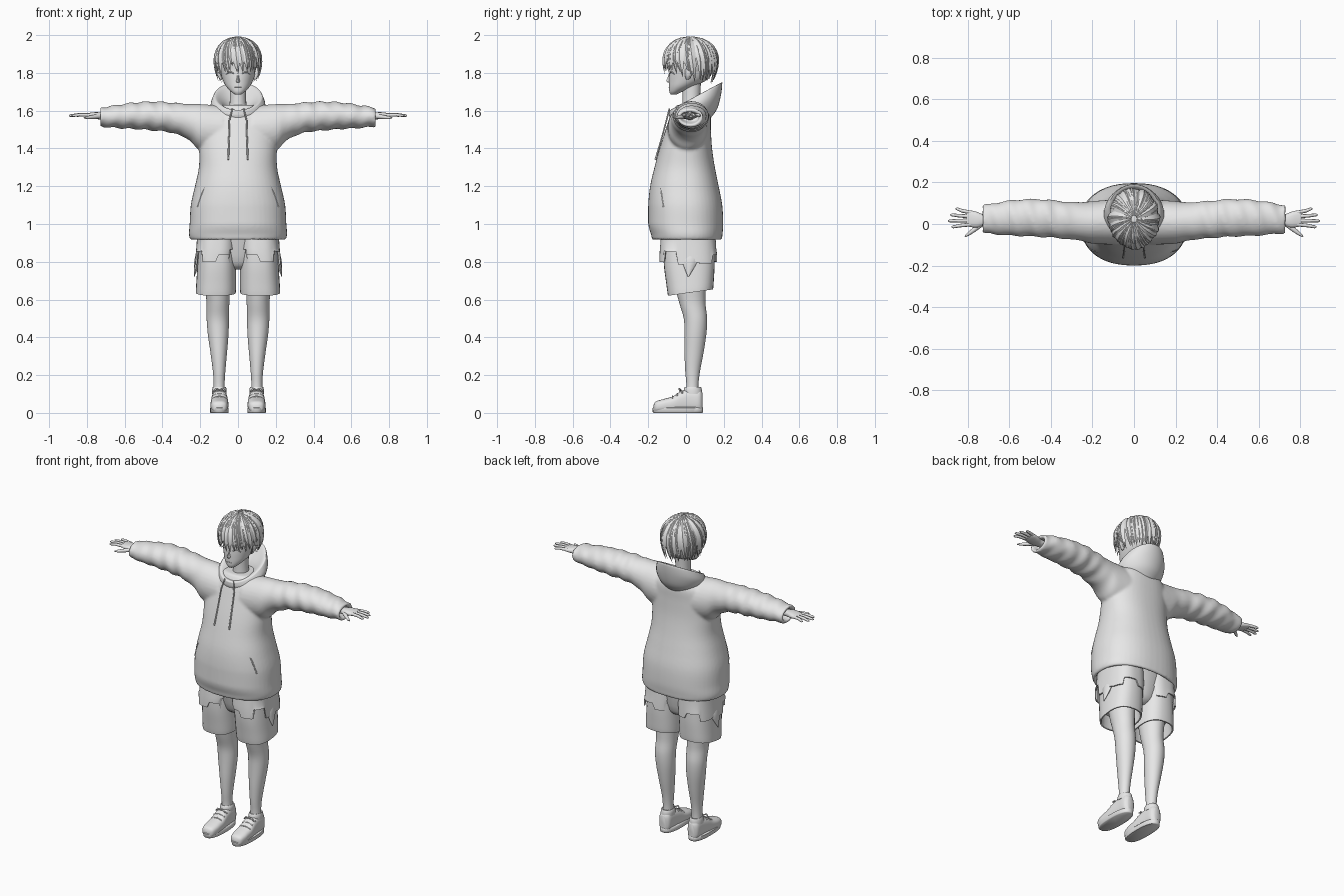
import bpy, bmesh, math, random
from mathutils import Vector

random.seed(4)
cube = bpy.data.objects.get("Cube")
if cube:
    bpy.data.objects.remove(cube)

grey = bpy.data.materials.new("plain_grey")
grey.use_nodes = True
COLOUR = (0.8, 0.8, 0.8, 1)
grey.diffuse_color = COLOUR
grey.node_tree.nodes["Principled BSDF"].inputs["Base Color"].default_value = COLOUR


def finish(name, bm, angle=50):
    bmesh.ops.recalc_face_normals(bm, faces=bm.faces)
    mesh = bpy.data.meshes.new(name)
    bm.to_mesh(mesh)
    bm.free()
    mesh.materials.append(grey)
    ob = bpy.data.objects.new(name, mesh)
    bpy.context.collection.objects.link(ob)
    bpy.ops.object.select_all(action="DESELECT")
    ob.select_set(True)
    bpy.context.view_layer.objects.active = ob
    bpy.ops.object.shade_smooth_by_angle(angle=math.radians(angle))
    return ob


def mirror(ob):
    ob.modifiers.new("mirror", "MIRROR").use_clip = False
    return ob


def spline(rings, steps):
    # Catmull-Rom through the rings, clamped so that rims do not overshoot
    out = []
    for i in range(len(rings) - 1):
        quad = [rings[max(i - 1, 0)], rings[i], rings[i + 1], rings[min(i + 2, len(rings) - 1)]]
        for s in range(steps):
            t = s / steps
            ring = []
            for a, b, c, d in zip(*quad):
                v = b + t * (c - a + t * (2 * a - 5 * b + 4 * c - d + t * (3 * b - a - 3 * c + d))) / 2
                ring.append(min(max(v, min(b, c)), max(b, c)))
            out.append(ring)
    return out + [list(rings[-1])]


def loft(bm, axis, rings, n=32, power=2.0, steps=4, shape=None):
    # ring = position on axis, low and high of the two other directions, optional slope
    loops = []
    for r in spline(rings, steps):
        t, a0, a1, b0, b1 = r[:5]
        slope = r[5] if len(r) > 5 else 0
        loop = []
        for k in range(n):
            ang = 2 * math.pi * k / n
            c, s = math.cos(ang), math.sin(ang)
            a = (a0 + a1) / 2 + (a1 - a0) / 2 * math.copysign(abs(c) ** (2 / power), c)
            b = (b0 + b1) / 2 + (b1 - b0) / 2 * math.copysign(abs(s) ** (2 / power), s)
            h = t + slope * (b - (b0 + b1) / 2)
            p = Vector({"x": (h, a, b), "y": (a, h, b), "z": (a, b, h)}[axis])
            loop.append(bm.verts.new(shape(p) if shape else p))
        loops.append(loop)
    for lo, hi in zip(loops, loops[1:]):
        for k in range(n):
            bm.faces.new((lo[k], lo[(k + 1) % n], hi[(k + 1) % n], hi[k]))
    bm.faces.new(loops[0])
    bm.faces.new(loops[-1])
    return loops


def part(name, axis, rings, **kw):
    bm = bmesh.new()
    loft(bm, axis, rings, **kw)
    return finish(name, bm)


def sym(rows):
    # rows of position, half width, low y, high y
    return [(r[0], -r[1], r[1]) + tuple(r[2:]) for r in rows]


def tube(name, points, radii, sides=2):
    cu = bpy.data.curves.new(name, "CURVE")
    cu.dimensions, cu.bevel_depth, cu.bevel_resolution, cu.use_fill_caps = "3D", 1, sides, True
    sp = cu.splines.new("POLY")
    sp.points.add(len(points) - 1)
    for pt, co, r in zip(sp.points, points, radii):
        pt.co, pt.radius = (*co, 1), r
    sp.use_smooth = True
    cu.materials.append(grey)
    bpy.context.collection.objects.link(bpy.data.objects.new(name, cu))


# Hooded top: body and both sleeves fused into one surface
bm = bmesh.new()
loft(bm, "z", sym([
    (1.0, .21, -.15, .15), (.925, .235, -.165, .17), (.915, .25, -.178, .188), (.945, .26, -.185, .193),
    (1.0, .256, -.2, .197), (1.1, .25, -.2, .192), (1.2, .228, -.19, .173), (1.3, .207, -.167, .153),
    (1.4, .205, -.14, .138), (1.5, .2, -.108, .132), (1.58, .17, -.08, .13), (1.63, .1, -.05, .11)]),
    n=48, power=2.3)


def wrinkle(p):
    fade = min(max((abs(p.x) - .25) / .1, 0), 1)
    p.z += fade * .004 * math.sin(p.x * 75 + p.y * 25)
    p.y += fade * .003 * math.sin(p.x * 60 + 20 * p.z)
    return p


for side in (1, -1):
    loft(bm, "x", [(side * r[0],) + r[1:] for r in [
        (.08, -.1, .12, 1.37, 1.625), (.2, -.095, .11, 1.39, 1.635), (.26, -.08, .105, 1.445, 1.635),
        (.35, -.07, .11, 1.483, 1.643), (.45, -.062, .12, 1.495, 1.648), (.55, -.058, .118, 1.503, 1.643),
        (.64, -.053, .107, 1.508, 1.63), (.7, -.046, .095, 1.513, 1.62), (.73, -.046, .092, 1.518, 1.613),
        (.728, -.03, .076, 1.533, 1.598), (.68, -.025, .07, 1.54, 1.592)]], steps=6, shape=wrinkle)
top = finish("hooded_top", bm)
fuse = top.modifiers.new("fuse", "REMESH")
fuse.mode, fuse.voxel_size, fuse.use_smooth_shade = "VOXEL", .008, True
relax = top.modifiers.new("relax", "SMOOTH")
relax.factor, relax.iterations = .5, 6

# Hood lying open around the neck
part("hood", "z", [(z, -x, x, a, b, k) for z, x, a, b, k in [
    (1.55, .1, -.075, .13, .1), (1.585, .13, -.085, .165, .2), (1.63, .145, -.09, .185, .38),
    (1.672, .13, -.09, .192, .54), (1.675, .12, -.083, .182, .54), (1.66, .1, -.07, .16, .5),
    (1.62, .07, -.05, .11, .3), (1.56, .055, -.04, .09, .1)]], n=40)

# Drawstrings and pocket openings
for side, word in ((1, "left"), (-1, "right")):
    tube(word + "_drawstring", [(side * .03, -.088, 1.61), (side * .045, -.103, 1.55),
         (side * .048, -.13, 1.45), (side * .052, -.162, 1.34)], [.004] * 3 + [.005])
    tube(word + "_pocket_edge", [(side * .155, -.138, 1.235), (side * .192, -.13, 1.16),
         (side * .215, -.119, 1.09)], [.004] * 3)

# Head, neck and face
part("head", "z", sym([
    (1.685, .015, -.08, -.05), (1.7, .036, -.088, -.02), (1.73, .064, -.09, .05), (1.77, .084, -.09, .12),
    (1.82, .098, -.088, .145), (1.88, .104, -.093, .155), (1.94, .085, -.07, .135), (1.98, .03, -.01, .06)]))
part("neck", "z", sym([(1.54, .06, -.04, .1), (1.6, .048, -.022, .08), (1.67, .043, -.018, .075),
                       (1.76, .045, -.02, .08)]), n=20)
part("nose", "z", sym([(1.748, .006, -.094, -.07), (1.757, .01, -.105, -.07), (1.775, .006, -.098, -.07),
                       (1.8, .004, -.09, -.07)]), n=10)
tube("mouth", [(x, -.0905 + 3 * x * x, 1.722) for x in (-.018, -.009, 0, .009, .018)], [.002] * 5)
for side, word in ((1, "left"), (-1, "right")):
    tube(word + "_upper_lash", [(side * x, y, z) for x, y, z in
         ((.02, -.085, 1.795), (.035, -.081, 1.804), (.052, -.073, 1.803), (.064, -.063, 1.792))],
         [.002, .004, .004, .002])
mirror(part("ears", "z", [(1.765, .085, .095, .0, .015), (1.785, .085, .108, -.005, .03),
                          (1.815, .085, .112, -.005, .04), (1.83, .09, .1, .01, .03)], n=12))

# Hair: scalp cap with layered pointed locks
CROWN, SIZE = Vector((0, .025, 1.865)), Vector((.116, .138, .125))
bm = bmesh.new()
bmesh.ops.create_uvsphere(bm, u_segments=32, v_segments=20, radius=1)
for v in bm.verts:
    v.co = CROWN + v.co * SIZE * .95
bmesh.ops.delete(bm, geom=[v for v in bm.verts if v.co.y < .01 and v.co.z < 1.845], context="VERTS")
finish("hair_cap", bm)


def lock(bm, az, start, end_z, width, lift):
    reach = SIZE.z * (1 - math.cos(start))
    top_z = CROWN.z + SIZE.z - reach
    prev, count = None, 9
    for i in range(count + 1):
        t = i / count
        ang = az + .22 * t
        z = top_z + (end_z - top_z) * t ** 1.35
        if z > CROWN.z:
            flat = math.sqrt(max(1 - ((z - CROWN.z) / SIZE.z) ** 2, .0))
        else:
            flat = 1 - 1.1 * ((CROWN.z - z) / SIZE.z) ** 2 * .22
        out = Vector((math.sin(ang), -math.cos(ang), 0))
        across = Vector((math.cos(ang), math.sin(ang), 0))
        mid = Vector((out.x * SIZE.x * flat, out.y * SIZE.y * flat, z - CROWN.z)) + CROWN
        up = Vector((out.x * flat, out.y * flat, max(z - CROWN.z, 0) / SIZE.z)).normalized()
        w = width * max(min(1, .35 + 2.2 * t) * (1 - t ** 3), .02)
        mid += up * lift * t
        ring = [bm.verts.new(mid + d) for d in
                (across * w, up * w * .4, -across * w, -up * w * .5)]
        if prev:
            for k in range(4):
                bm.faces.new((prev[k], prev[(k + 1) % 4], ring[(k + 1) % 4], ring[k]))
        else:
            bm.faces.new(ring)
        prev = ring
    bm.faces.new(prev)


bm = bmesh.new()
for count, start, width, raise_by in ((17, .12, .024, .03), (20, .3, .024, .012), (24, .55, .021, 0)):
    for i in range(count):
        az = 2 * math.pi * (i + random.uniform(-.3, .3)) / count
        back = (1 - math.cos(az)) / 2
        end = 1.805 - .06 * min(back * 1.6, 1) + raise_by + random.uniform(-.012, .015)
        lock(bm, az, start, end, width, random.uniform(0, .012))
finish("hair_locks", bm, 35)

# Hands
mirror(part("hands", "x", [(.66, -.005, .045, 1.55, 1.585), (.72, -.008, .045, 1.553, 1.59),
    (.755, -.018, .058, 1.556, 1.592), (.79, -.014, .066, 1.562, 1.588), (.808, -.008, .062, 1.567, 1.585)],
    n=16, power=2.4))
for side, word in ((1, "left"), (-1, "right")):
    for i, (finger, tip) in enumerate((("index", .88), ("middle", .895), ("ring", .885), ("little", .86))):
        y = -.002 + .019 * i
        spread = (i - 1.2) * .005
        tube(f"{word}_{finger}_finger", [(side * .785, y, 1.577), (side * (.4 + tip / 2), y + spread, 1.578),
             (side * (tip - .008), y + 2 * spread, 1.574), (side * tip, y + 2 * spread, 1.573)],
             [.0095, .0085, .007, .003])
    tube(word + "_thumb", [(side * .735, .0, 1.57), (side * .77, -.028, 1.566),
         (side * .8, -.05, 1.563), (side * .815, -.061, 1.562)], [.013, .011, .008, .003])

# Shorts: pelvis, lower leg tubes and the stepped outer layer
part("shorts_pelvis", "z", sym([(.76, .05, -.04, .08), (.8, .12, -.08, .12), (.96, .2, -.12, .15)]))
mirror(part("shorts_legs", "z", [
    (.95, .012, .2, -.12, .15, 0), (.8, .01, .213, -.118, .152, .03), (.7, .01, .22, -.105, .148, .1),
    (.637, .012, .223, -.095, .143, .14), (.638, .02, .215, -.087, .135, .14),
    (.72, .025, .205, -.09, .13, .1)], power=2.5))


def stepped(p):
    # cut the lower edge into square steps around the leg
    ang = math.atan2(p.y - .01, p.x - .115)
    edge = .865 if p.x < .045 else (.795, .79, .835, .8, .855, .785)[int((ang + math.pi) / math.pi * 5.99) % 6]
    if p.z < .87:
        p.z = edge + (p.z - .78) * (.87 - edge) / .09
    return p


mirror(part("shorts_outer_layer", "z", [
    (.955, .008, .215, -.13, .155), (.87, .008, .221, -.138, .16), (.78, .01, .228, -.14, .164),
    (.781, .018, .219, -.132, .156), (.87, .018, .21, -.128, .152)], n=72, power=2.6, steps=2, shape=stepped))
mirror(part("torn_side_flaps", "z", [(.72, .231, .234, .01, .014), (.8, .2, .232, -.02, .06),
                                     (.84, .2, .222, -.02, .06)], n=8))

# Legs
mirror(part("legs", "z", [
    (.09, .07, .13, .0, .068), (.15, .071, .129, .002, .066), (.22, .067, .133, -.004, .074),
    (.32, .058, .146, -.008, .093), (.42, .05, .16, -.008, .108), (.5, .048, .166, -.012, .112),
    (.58, .046, .166, -.035, .103), (.66, .042, .175, -.055, .105), (.8, .035, .19, -.08, .12)]))

# Shoes with soles, collars and laces
mirror(part("shoe_uppers", "y", [
    (-.172, .085, .112, .012, .04), (-.16, .062, .135, .004, .06), (-.12, .052, .145, .004, .073),
    (-.07, .051, .145, .004, .087), (-.03, .054, .142, .004, .112), (.02, .058, .138, .004, .126),
    (.07, .062, .135, .004, .125), (.088, .08, .118, .01, .105)], power=2.7))
mirror(part("shoe_soles", "z", [(0, .052, .144, -.172, .086), (.004, .049, .148, -.176, .09),
    (.026, .049, .148, -.177, .091), (.03, .053, .143, -.172, .087)], power=2.5, steps=1))
mirror(part("shoe_collars", "z", [(.1, .06, .138, -.012, .086), (.122, .06, .137, -.012, .084),
    (.138, .065, .133, -.005, .078), (.134, .072, .128, .002, .07)], n=24))
for side, word in ((1, "left"), (-1, "right")):
    for i in range(3):
        y, z = -.075 + .026 * i, .088 + .014 * i
        tube(f"{word}_shoe_lace_{i + 1}", [(side * (.098 + dx), y + .004, z - 9 * dx * dx)
             for dx in (-.036, -.018, 0, .018, .036)], [.004] * 5)
    for dx in (-1, 1):
        tube(f"{word}_lace_bow_{'inner' if dx * side < 0 else 'outer'}",
             [(side * .098, -.026, .12), (side * .098 + dx * .018, -.036, .127),
              (side * .098 + dx * .034, -.032, .112)], [.004, .005, .003])
